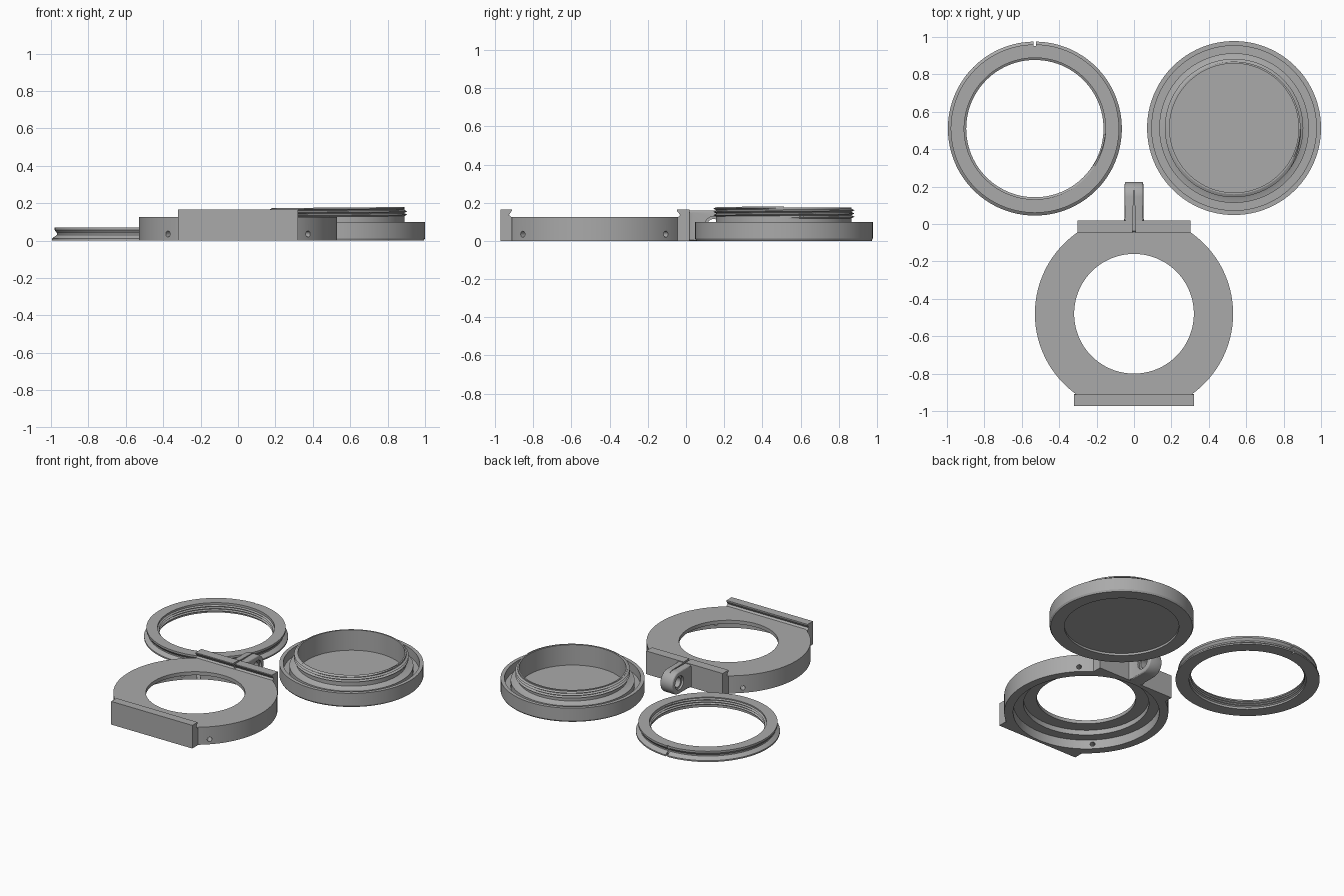
import bpy, bmesh, math
from mathutils import Matrix, Vector

cube = bpy.data.objects.get("Cube")
if cube:
    bpy.data.objects.remove(cube, do_unlink=True)

grey = bpy.data.materials.new("plain_grey")
grey.use_nodes = True
GREY = (0.4, 0.4, 0.4, 1)
grey.diffuse_color = GREY
grey.node_tree.nodes["Principled BSDF"].inputs["Base Color"].default_value = GREY


def finish(name, bm):
    bmesh.ops.remove_doubles(bm, verts=bm.verts, dist=1e-5)
    bmesh.ops.recalc_face_normals(bm, faces=bm.faces)
    mesh = bpy.data.meshes.new(name)
    bm.to_mesh(mesh)
    bm.free()
    mesh.materials.append(grey)
    ob = bpy.data.objects.new(name, mesh)
    bpy.context.collection.objects.link(ob)
    return ob


def lathe(name, profile, centre, steps=128):
    """Revolve a closed (radius, z) outline about a vertical axis."""
    bm = bmesh.new()
    rings = []
    for i in range(steps):
        a = math.tau * i / steps
        rings.append([bm.verts.new((centre[0] + r * math.cos(a), centre[1] + r * math.sin(a), z))
                      for r, z in profile])
    n = len(profile)
    for i in range(steps):
        p, q = rings[i], rings[(i + 1) % steps]
        for k in range(n):
            m = (k + 1) % n
            if profile[k][0] < 1e-6 and profile[m][0] < 1e-6:
                continue
            f = [p[k], q[k], q[m], p[m]]
            if profile[k][0] < 1e-6:
                f.remove(q[k])
            if profile[m][0] < 1e-6:
                f.remove(q[m])
            bm.faces.new(f)
    return finish(name, bm)


def prism(name, outline, lo, hi, axis):
    """Extrude an outline: (y, z) along X or (x, y) along Z."""
    bm = bmesh.new()
    place = (lambda p, h: (h, *p)) if axis == "X" else (lambda p, h: (*p, h))
    a, b = ([bm.verts.new(place(p, h)) for p in outline] for h in (lo, hi))
    bm.faces.new(a)
    bm.faces.new(b)
    for i in range(len(a)):
        j = (i + 1) % len(a)
        bm.faces.new((a[i], a[j], b[j], b[i]))
    return finish(name, bm)


def rod(name, start, end, r, steps=32):
    start, end = Vector(start), Vector(end)
    d = end - start
    bm = bmesh.new()
    turn = d.to_track_quat("Z", "Y").to_matrix().to_4x4()
    bmesh.ops.create_cone(bm, cap_ends=True, segments=steps, radius1=r, radius2=r, depth=d.length,
                          matrix=Matrix.Translation((start + end) / 2) @ turn)
    return finish(name, bm)


def thread(name, centre, root, crest, z0, pitch, turns, steps=96):
    """Helical triangular ridge from root radius to crest radius."""
    bm = bmesh.new()
    rows = []
    total = int(turns * steps)
    for i in range(total + 1):
        a = math.tau * i / steps
        z = z0 + pitch * i / steps
        fade = min(1, i / 10, (total - i) / 10)
        tip = root + (crest - root) * max(fade, 0.05)
        rows.append([bm.verts.new((centre[0] + r * math.cos(a), centre[1] + r * math.sin(a), z + dz))
                     for r, dz in ((root, -pitch * 0.45), (tip, 0), (root, pitch * 0.45))])
    for p, q in zip(rows, rows[1:]):
        for k in range(3):
            m = (k + 1) % 3
            bm.faces.new((p[k], q[k], q[m], p[m]))
    bm.faces.new(rows[0])
    bm.faces.new(rows[-1])
    return finish(name, bm)


def boolean(target, tool, operation):
    mod = target.modifiers.new("cut", "BOOLEAN")
    mod.operation, mod.solver, mod.object = operation, "EXACT", tool
    mesh = bpy.data.meshes.new_from_object(target.evaluated_get(bpy.context.evaluated_depsgraph_get()))
    target.modifiers.clear()
    target.data = mesh
    bpy.data.objects.remove(tool, do_unlink=True)


def smooth(ob):
    bpy.ops.object.select_all(action="DESELECT")
    ob.select_set(True)
    bpy.context.view_layer.objects.active = ob
    bpy.ops.object.shade_smooth_by_angle(angle=math.radians(25))


def box_outline(x0, x1, y0, y1):
    return [(x0, y0), (x1, y0), (x1, y1), (x0, y1)]


# Retaining ring with V-grooved rim, inner thread and a small index notch
RING = (-0.53, 0.51)
ring = lathe("retaining_ring", [(0.378, 0), (0.465, 0), (0.465, 0.01), (0.455, 0.018), (0.438, 0.03),
                                (0.438, 0.04), (0.45, 0.056), (0.45, 0.07), (0.378, 0.07)], RING)
boolean(ring, prism("notch", box_outline(-0.537, -0.523, 0.953, 1), -0.1, 0.2, "Z"), "DIFFERENCE")
ring_thread = thread("ring_thread", RING, 0.379, 0.367, 0.011, 0.016, 3)

# Cap: outer skirt, groove, shoulder and hollow threaded neck
CAP = (0.535, 0.513)
cap = lathe("cap", [(0, 0.015), (0.37, 0.015), (0.37, 0), (0.458, 0), (0.465, 0.012), (0.465, 0.1),
                    (0.44, 0.1), (0.44, 0.04), (0.40, 0.04), (0.40, 0.085), (0.375, 0.09),
                    (0.355, 0.1), (0.355, 0.175), (0.345, 0.175), (0.345, 0.03), (0, 0.03)], CAP)
cap_thread = thread("cap_thread", CAP, 0.354, 0.37, 0.122, 0.017, 3)

# Holder body: a disc trimmed flat at front and back
MID = -0.48
holder = lathe("holder", [(0, 0), (0.53, 0), (0.53, 0.125), (0, 0.125)], (0, MID))
boolean(holder, prism("trim", box_outline(-1, 1, -0.93, -0.03), -1, 1, "Z"), "INTERSECT")

# Dovetail plates on the two flats
front = [(-0.972, 0), (-0.91, 0), (-0.91, 0.122), (-0.927, 0.135), (-0.912, 0.158), (-0.912, 0.165), (-0.972, 0.165)]
back = [(0.018, 0), (-0.045, 0), (-0.045, 0.122), (-0.03, 0.135), (-0.048, 0.158), (-0.048, 0.165), (0.018, 0.165)]
boolean(holder, prism("front_plate", front, -0.32, 0.32, "X"), "UNION")
boolean(holder, prism("back_plate", back, -0.302, 0.302, "X"), "UNION")

# Hinge lug with rounded end and bevelled edges, flared where it meets the plate
arc = [(0.145 + 0.08 * math.cos(t), 0.08 + 0.08 * math.sin(t))
       for t in (math.pi * (i / 24 - 0.5) for i in range(25))]
lug = prism("lug", [(-0.005, 0)] + arc + [(-0.005, 0.16)], -0.05, 0.05, "X")
bevel = lug.modifiers.new("bevel", "BEVEL")
bevel.width, bevel.segments, bevel.limit_method = 0.012, 3, "ANGLE"
boolean(holder, lug, "UNION")
boolean(holder, prism("flare", [(-0.064, 0.01), (-0.053, 0.022), (-0.049, 0.042), (0.049, 0.042),
                                (0.053, 0.022), (0.064, 0.01)], 0.004, 0.15, "Z"), "UNION")

# Stepped recess underneath and the central opening
recess = lathe("recess", [(0, -0.1), (0.472, -0.1), (0.472, 0.065), (0.405, 0.065), (0.405, 0.1),
                          (0.32, 0.1), (0.32, 0.3), (0, 0.3)], (0, MID))
boolean(holder, recess, "DIFFERENCE")

# Lug bore with countersinks, and the tapering slot on top
boolean(holder, rod("bore", (-0.2, 0.145, 0.08), (0.2, 0.145, 0.08), 0.035), "DIFFERENCE")
for s in (-1, 1):
    boolean(holder, rod("countersink", (s * 0.035, 0.145, 0.08), (s * 0.2, 0.145, 0.08), 0.048), "DIFFERENCE")
boolean(holder, prism("slot", [(-0.008, -0.06), (0.008, -0.06), (0.002, 0.18), (-0.002, 0.18)],
                      0.128, 0.3, "Z"), "DIFFERENCE")

# Four radial set-screw holes
for sx in (-1, 1):
    for sy in (-1, 1):
        boolean(holder, rod("screw_hole", (sx * 0.3, MID + sy * 0.3, 0.035),
                            (sx * 0.42, MID + sy * 0.42, 0.035), 0.016, 20), "DIFFERENCE")

for part in (ring, ring_thread, cap, cap_thread, holder):
    smooth(part)
